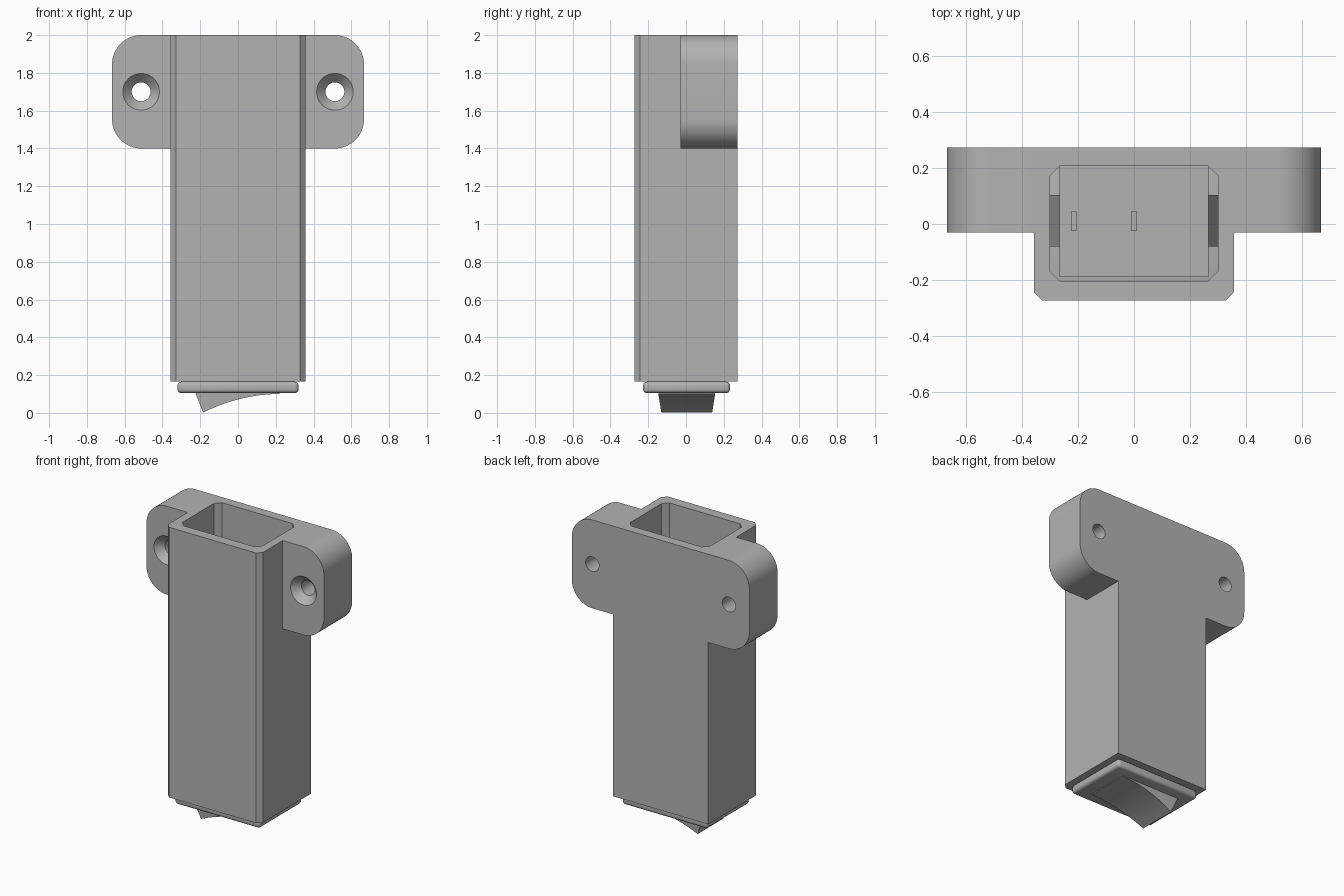
import bpy, bmesh, math
from mathutils import Vector

if "Cube" in bpy.data.objects:
    bpy.data.objects.remove(bpy.data.objects["Cube"])

grey = bpy.data.materials.new("plain grey")
grey.use_nodes = True
COLOUR = (0.45, 0.45, 0.45, 1)
grey.diffuse_color = COLOUR
grey.node_tree.nodes["Principled BSDF"].inputs["Base Color"].default_value = COLOUR


def activate(ob):
    bpy.ops.object.select_all(action='DESELECT')
    ob.select_set(True)
    bpy.context.view_layer.objects.active = ob


def finish(name, bm):
    bmesh.ops.recalc_face_normals(bm, faces=bm.faces)
    mesh = bpy.data.meshes.new(name)
    bm.to_mesh(mesh)
    bm.free()
    ob = bpy.data.objects.new(name, mesh)
    bpy.context.collection.objects.link(ob)
    mesh.materials.append(grey)
    return ob


def prism(name, outline, axis, start, end):
    """Extrude an outline along y (outline in x, z) or z (outline in x, y)."""
    bm = bmesh.new()
    place = (lambda a, b: (a, start, b)) if axis == 'y' else (lambda a, b: (a, b, start))
    face = bm.faces.new([bm.verts.new(place(a, b)) for a, b in outline])
    new = bmesh.ops.extrude_face_region(bm, geom=[face])["geom"]
    step = Vector((0, end - start, 0) if axis == 'y' else (0, 0, end - start))
    bmesh.ops.translate(bm, vec=step, verts=[v for v in new if isinstance(v, bmesh.types.BMVert)])
    return finish(name, bm)


def box(name, x0, x1, y0, y1, z0, z1):
    return prism(name, [(x0, y0), (x1, y0), (x1, y1), (x0, y1)], 'z', z0, z1)


def cut_corners(x, y0, y1, c, back=True):
    """Rectangle outline with chamfered front and, optionally, back corners."""
    pts = [(-x, y0 + c), (-x + c, y0), (x - c, y0), (x, y0 + c)]
    return pts + ([(x, y1 - c), (x - c, y1), (-x + c, y1), (-x, y1 - c)] if back
                  else [(x, y1), (-x, y1)])


def rounded(x, z0, z1, r, steps=16):
    pts = []
    for i, (cx, cz) in enumerate([(x - r, z1 - r), (r - x, z1 - r), (r - x, z0 + r), (x - r, z0 + r)]):
        for k in range(steps + 1):
            a = math.pi / 2 * (i + k / steps)
            pts.append((cx + r * math.cos(a), cz + r * math.sin(a)))
    return pts


def boolean(ob, other, operation):
    mod = ob.modifiers.new("join", 'BOOLEAN')
    mod.operation, mod.object, mod.solver = operation, other, 'EXACT'
    activate(ob)
    bpy.ops.object.modifier_apply(modifier=mod.name)
    bpy.data.objects.remove(other)


def bevel(ob, width, segments):
    mod = ob.modifiers.new("soft edges", 'BEVEL')
    mod.width, mod.segments = width, segments
    activate(ob)
    bpy.ops.object.modifier_apply(modifier=mod.name)


def smooth(ob, angle=30):
    activate(ob)
    bpy.ops.object.shade_smooth_by_angle(angle=math.radians(angle))


# Square tube joined to the mounting flange
housing = prism("housing", cut_corners(0.357, -0.273, 0.273, 0.03, False), 'z', 0.165, 2)
flange = prism("flange", rounded(0.667, 1.4, 2, 0.155), 'y', -0.03, 0.273)
boolean(housing, flange, 'UNION')
boolean(housing, prism("cavity", cut_corners(0.3, -0.203, 0.207, 0.035), 'z', 0.1, 2.1), 'DIFFERENCE')

# Countersunk screw holes, each turned from one profile
for side in (-1, 1):
    bm = bmesh.new()
    rings = []
    for r, y in [(0.097, -0.1), (0.097, -0.03), (0.05, 0.02), (0.05, 0.4)]:
        rings.append([bm.verts.new((side * 0.513 + r * math.cos(a), y, 1.7 + r * math.sin(a)))
                      for a in [math.tau * k / 48 for k in range(48)]])
    for lower, upper in zip(rings, rings[1:]):
        for k in range(48):
            n = (k + 1) % 48
            bm.faces.new([lower[k], lower[n], upper[n], upper[k]])
    bm.faces.new(rings[0])
    bm.faces.new(rings[-1])
    boolean(housing, finish("screw_cutter", bm), 'DIFFERENCE')
smooth(housing)

# Switch bezel with soft edges
bezel = box("switch_bezel", -0.32, 0.32, -0.227, 0.233, 0.105, 0.165)
bevel(bezel, 0.02, 4)
smooth(bezel, 40)

# Switch body inside the tube, with side clips and terminals
box("switch_body", -0.266, 0.266, -0.188, 0.206, 0.16, 0.6)
for side, label in ((-1, "right"), (1, "left")):
    clip = [(side * 0.262, 0.2), (side * 0.299, 0.2), (side * 0.299, 0.24), (side * 0.262, 0.45)]
    prism(label + "_clip", clip, 'y', -0.08, 0.103)
for i, x in enumerate((-0.215, 0)):
    terminal = box(f"terminal_{i + 1}", x - 0.01, x + 0.01, -0.025, 0.045, 0.59, 0.8)

# Rocker: concave pressing face, narrowing towards its tip
outline = [(0.22, 0.125), (-0.235, 0.125), (-0.225, 0.105), (-0.185, 0.002)]
for k in range(1, 17):
    t = k / 16
    outline.append((-0.185 + 0.405 * t, 0.002 + 0.098 * (1 - (1 - t) ** 2)))
rocker = prism("rocker", outline, 'y', -0.147, 0.155)
for v in rocker.data.vertices:
    v.co.y -= math.copysign(0.16 * max(0, 0.105 - v.co.z), v.co.y)
    v.co.z = max(v.co.z, 0)
smooth(rocker, 25)
